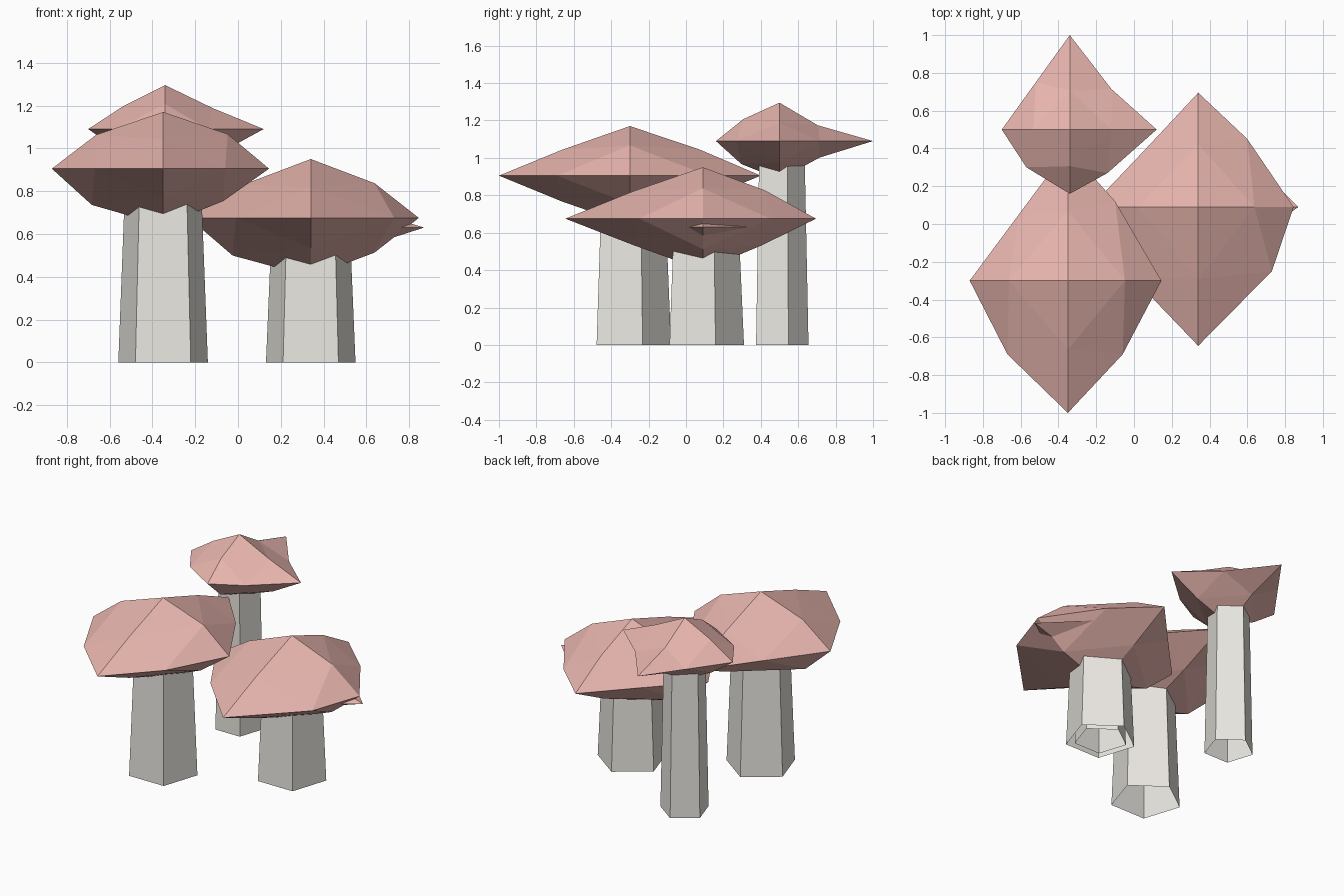
import bpy, bmesh, math

if "Cube" in bpy.data.objects:
    bpy.data.objects.remove(bpy.data.objects["Cube"])


def material(name, rgb):
    m = bpy.data.materials.new(name)
    m.diffuse_color = (*rgb, 1)
    m.use_nodes = True
    m.node_tree.nodes["Principled BSDF"].inputs["Base Color"].default_value = m.diffuse_color
    return m


RED = material("cap_red", (0.80, 0.46, 0.42))
CREAM = material("stem_cream", (0.82, 0.80, 0.75))


def add_mesh(name, verts, faces, mat, center):
    bm = bmesh.new()
    vs = [bm.verts.new(v) for v in verts]
    for f in faces:
        bm.faces.new([vs[i] for i in f])
    bmesh.ops.recalc_face_normals(bm, faces=bm.faces)
    mesh = bpy.data.meshes.new(name)
    bm.to_mesh(mesh)
    bm.free()
    ob = bpy.data.objects.new(name, mesh)
    ob.location = (*center, 0)
    mesh.materials.append(mat)
    bpy.context.collection.objects.link(ob)


def stem(name, center, r0, r1, h):
    # tapered five-sided tube, open at the base
    verts = [(r * math.cos(math.radians(90 + 72 * i)),
              r * math.sin(math.radians(90 + 72 * i)), z)
             for r, z in ((r0, 0), (r1, h)) for i in range(5)]
    faces = [(i, (i + 1) % 5, (i + 1) % 5 + 5, i + 5) for i in range(5)]
    add_mesh(name, verts, faces + [(5, 6, 7, 8, 9)], CREAM, center)


def cap(name, center, z, h, rim, up, low):
    # subdivided octahedron: 8 rim points (tips alternate with mids),
    # 4 mid points above and 4 below, plus both poles
    verts = [(x, y, z) for x, y in rim]
    for s, ks in ((1, up), (-1, low)):
        verts += [(k * x, k * y, z + s * k * h) for k, (x, y) in zip(ks, rim[::2])]
    verts += [(0, 0, z + h), (0, 0, z - h)]
    faces = []
    for base, pole in ((8, 16), (12, 17)):
        for q in range(4):
            a, m, b = 2 * q, 2 * q + 1, (2 * q + 2) % 8
            ua, ub = base + q, base + (q + 1) % 4
            faces += [(a, m, ua), (m, b, ub), (m, ub, ua), (ua, ub, pole)]
    add_mesh(name, verts, faces, RED, center)


# front left mushroom
A = (-0.35, -0.30)
stem("left_stem", A, 0.22, 0.19, 0.75)
cap("left_cap", A, 0.905, 0.265,
    [(.495, 0), (.25, .42), (0, .70), (-.26, .35),
     (-.52, 0), (-.32, -.39), (0, -.70), (.29, -.39)],
    (.61, .53, .6, .52), (.57, .52, .64, .52))

# right mushroom
B = (0.34, 0.09)
stem("right_stem", B, 0.22, 0.195, 0.56)
cap("right_cap", B, 0.675, 0.275,
    [(.505, 0), (.26, .36), (0, .605), (-.285, .30),
     (-.57, 0), (-.35, -.37), (0, -.735), (.39, -.34)],
    (.59, .55, .56, .52), (.59, .52, .64, .51))

# small mushroom nested inside the right one, one tip pokes out
stem("inner_stem", B, 0.165, 0.15, 0.52)
cap("inner_cap", B, 0.63, 0.14,
    [(.53, 0), (.27, .26), (0, .42), (-.2, .22),
     (-.4, 0), (-.22, -.22), (0, -.42), (.22, -.22)],
    (.53, .55, .55, .55), (.55, .55, .55, .55))

# tall back mushroom
C = (-0.34, 0.50)
stem("back_stem", C, 0.155, 0.135, 0.98)
cap("back_cap", C, 1.09, 0.205,
    [(.46, 0), (.22, .215), (0, .50), (-.18, .25),
     (-.36, 0), (-.23, -.20), (0, -.34), (.20, -.23)],
    (.48, .41, .535, .57), (.55, .43, .55, .6))
